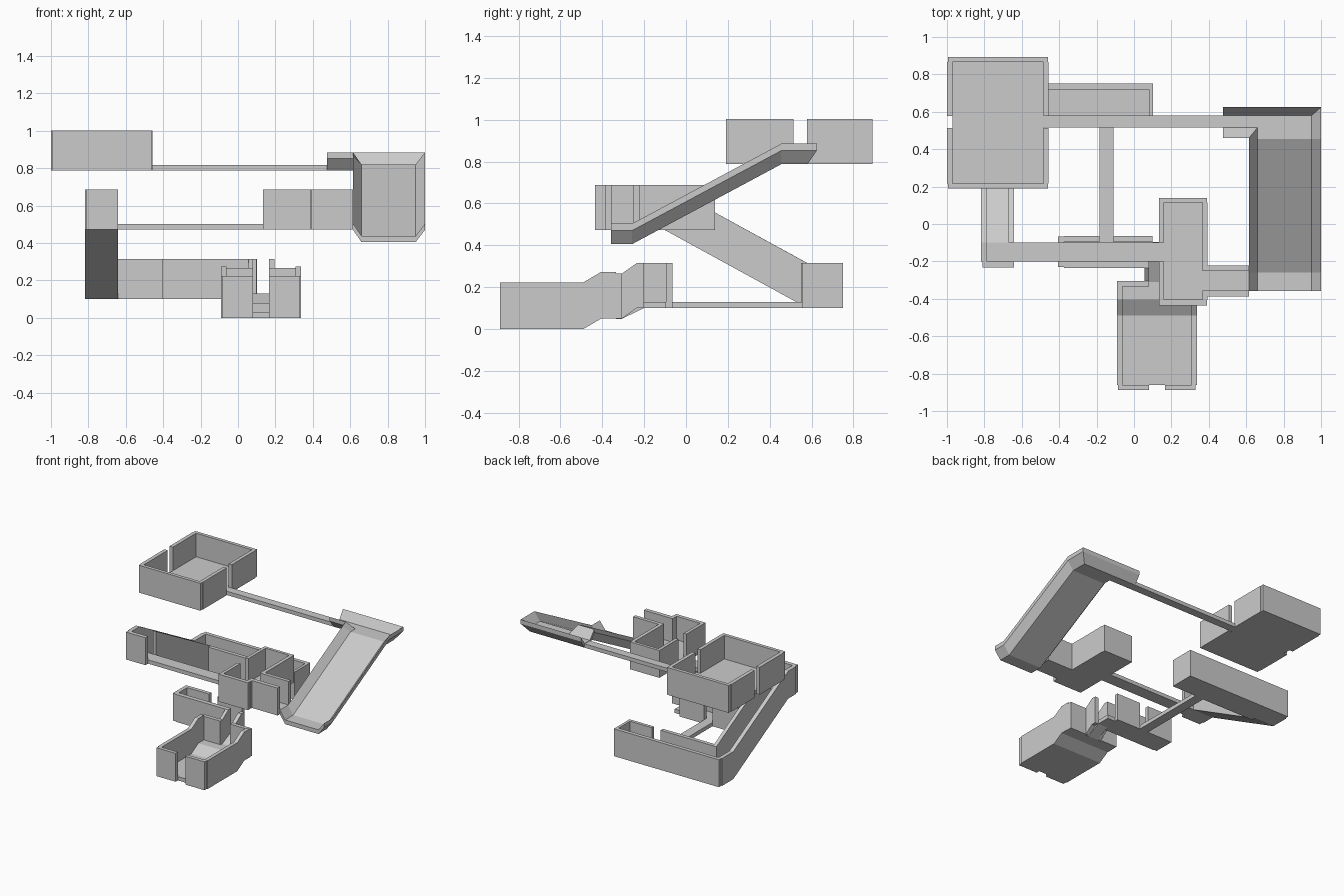
import bpy, bmesh


def ribbon(bm, a, b, h):
    """Sweep a plate of vertical thickness h between two underside edge lines."""
    rows = []
    for p, q in zip(a, b):
        rows.append([bm.verts.new(v) for v in (
            p, q, (q[0], q[1], q[2] + h), (p[0], p[1], p[2] + h))])
    for r, s in zip(rows, rows[1:]):
        for i in range(4):
            j = (i + 1) % 4
            bm.faces.new((r[i], r[j], s[j], s[i]))
    bm.faces.new(rows[0])
    bm.faces.new(rows[-1][::-1])


def strip(x0, x1, path, h):
    """Straight strip between x0 and x1 following a (y, z) path."""
    return [(x0, y, z) for y, z in path], [(x1, y, z) for y, z in path], h


def slab(x0, x1, y0, y1, z, h):
    return strip(x0, x1, [(y0, z), (y1, z)], h)


def build(name, parts):
    bm = bmesh.new()
    for a, b, h in parts:
        ribbon(bm, a, b, h)
    bmesh.ops.recalc_face_normals(bm, faces=bm.faces)
    me = bpy.data.meshes.new(name)
    bm.to_mesh(me)
    bm.free()
    ob = bpy.data.objects.new(name, me)
    bpy.context.collection.objects.link(ob)


F, W = 0.03, 0.215   # floor thickness, wall height

# Top room with east and west doorways
z = 0.787
top = [slab(-0.97, -0.485, 0.217, 0.865, z, F),
       slab(-0.995, -0.46, 0.19, 0.217, z, W),
       slab(-0.995, -0.46, 0.865, 0.892, z, W)]
for x0, x1 in ((-1.0, -0.97), (-0.485, -0.457)):
    top += [slab(x0, x1, 0.217, 0.513, z, W), slab(x0, x1, 0.577, 0.865, z, W)]
build("top_room", top)
build("top_walkway", [slab(-0.485, 0.475, 0.515, 0.58, z, F)])

# Long ramp with flared lips and upper landing
T, R = 0.033, 0.065
prof = [(-0.358, 0.405), (-0.258, 0.405), (0.455, 0.787), (0.515, 0.787)]
lip = [(y, zz + R) for y, zz in prof]
inner_r = [(0.95, y, zz) for y, zz in prof[:3]] + [(0.95, 0.58, 0.787)]
outer_r = [(1.0, y, zz) for y, zz in lip[:3]] + [(1.0, 0.625, 0.787 + R)]
inner_l = [(0.66, y, zz) for y, zz in prof]
outer_l = [(0.615, y, zz) for y, zz in lip[:2]] + [
    (0.615, 0.42, 0.833), (0.615, 0.46, 0.787 + R)]
build("long_ramp", [
    strip(0.66, 0.95, prof, T),
    slab(0.475, 0.95, 0.515, 0.58, 0.787, T),
    (inner_r, outer_r, T),
    (inner_l, outer_l, T),
    ([(0.475, 0.58, 0.787), (0.95, 0.58, 0.787)],
     [(0.475, 0.625, 0.852), (1.0, 0.625, 0.852)], T),
    ([(0.475, 0.515, 0.787), (0.66, 0.515, 0.787)],
     [(0.475, 0.46, 0.852), (0.615, 0.46, 0.852)], T)])

# Middle room with walled passage to the ramp
z = 0.472
build("middle_room", [
    slab(0.16, 0.365, -0.405, 0.115, z, F),
    slab(0.135, 0.39, -0.435, -0.405, z, W),
    slab(0.135, 0.39, 0.115, 0.138, z, W),
    slab(0.135, 0.16, -0.405, -0.2, z, W),
    slab(0.135, 0.16, -0.1, 0.115, z, W),
    slab(0.365, 0.393, -0.405, -0.355, z, W),
    slab(0.365, 0.393, -0.25, 0.115, z, W),
    slab(0.365, 0.615, -0.355, -0.25, z, F),
    slab(0.393, 0.615, -0.387, -0.355, z, W),
    slab(0.393, 0.615, -0.25, -0.222, z, W)])
build("middle_walkway", [slab(-0.785, 0.16, -0.2, -0.1, z, F)])

# Steep walled ramp down to the rear corridor
slope = [(-0.1, z), (0.58, 0.1)]
build("steep_ramp", [
    strip(-0.785, -0.67, slope, F),
    strip(-0.817, -0.785, [(-0.2, z)] + slope + [(0.72, 0.1)], W),
    strip(-0.67, -0.642, [(-0.1, z), (0.55, 0.116), (0.58, 0.1)], W),
    slab(-0.81, -0.675, -0.232, -0.2, z, W),
    slab(-0.675, -0.642, -0.232, -0.2, z, W)])

# Rear corridor
z = 0.1
build("rear_corridor", [
    slab(-0.785, 0.08, 0.58, 0.72, z, F),
    slab(-0.81, 0.102, 0.72, 0.75, z, W),
    slab(0.08, 0.102, 0.555, 0.72, z, W),
    slab(-0.642, -0.185, 0.55, 0.58, z, W),
    slab(-0.11, 0.08, 0.555, 0.58, z, W)])
build("low_walkway", [slab(-0.185, -0.11, -0.095, 0.58, z, F)])

# Low room
build("low_room", [
    slab(-0.375, 0.165, -0.2, -0.095, z, F),
    slab(-0.405, -0.375, -0.23, -0.067, z, W),
    slab(-0.375, 0.055, -0.235, -0.2, z, W),
    slab(-0.375, -0.185, -0.095, -0.065, z, W),
    slab(-0.11, 0.1, -0.095, -0.065, z, W)])

# Short ramp between the low room and the front room
short = [(-0.335, 0.047), (-0.31, 0.047), (-0.2, 0.1)]
build("short_ramp", [
    strip(0.08, 0.165, short, F),
    strip(0.055, 0.08, [(-0.31, 0.047), (-0.235, 0.1), (-0.2, 0.1)], W),
    strip(0.165, 0.195, [(-0.31, 0.047), (-0.235, 0.1), (-0.2, 0.1)], W)])

# Front room stepping up to a rear landing
step = [(-0.86, 0), (-0.49, 0), (-0.405, 0.05), (-0.335, 0.05)]
build("front_room", [
    strip(-0.062, 0.308, step, F),
    strip(-0.092, -0.062, step, W + 0.008),
    strip(0.308, 0.337, step, W + 0.008),
    slab(-0.085, 0.08, -0.888, -0.86, 0, W + 0.008),
    slab(0.165, 0.33, -0.888, -0.86, 0, W + 0.008),
    slab(-0.09, 0.08, -0.335, -0.305, 0.05, W),
    slab(0.165, 0.335, -0.335, -0.305, 0.05, W)])
